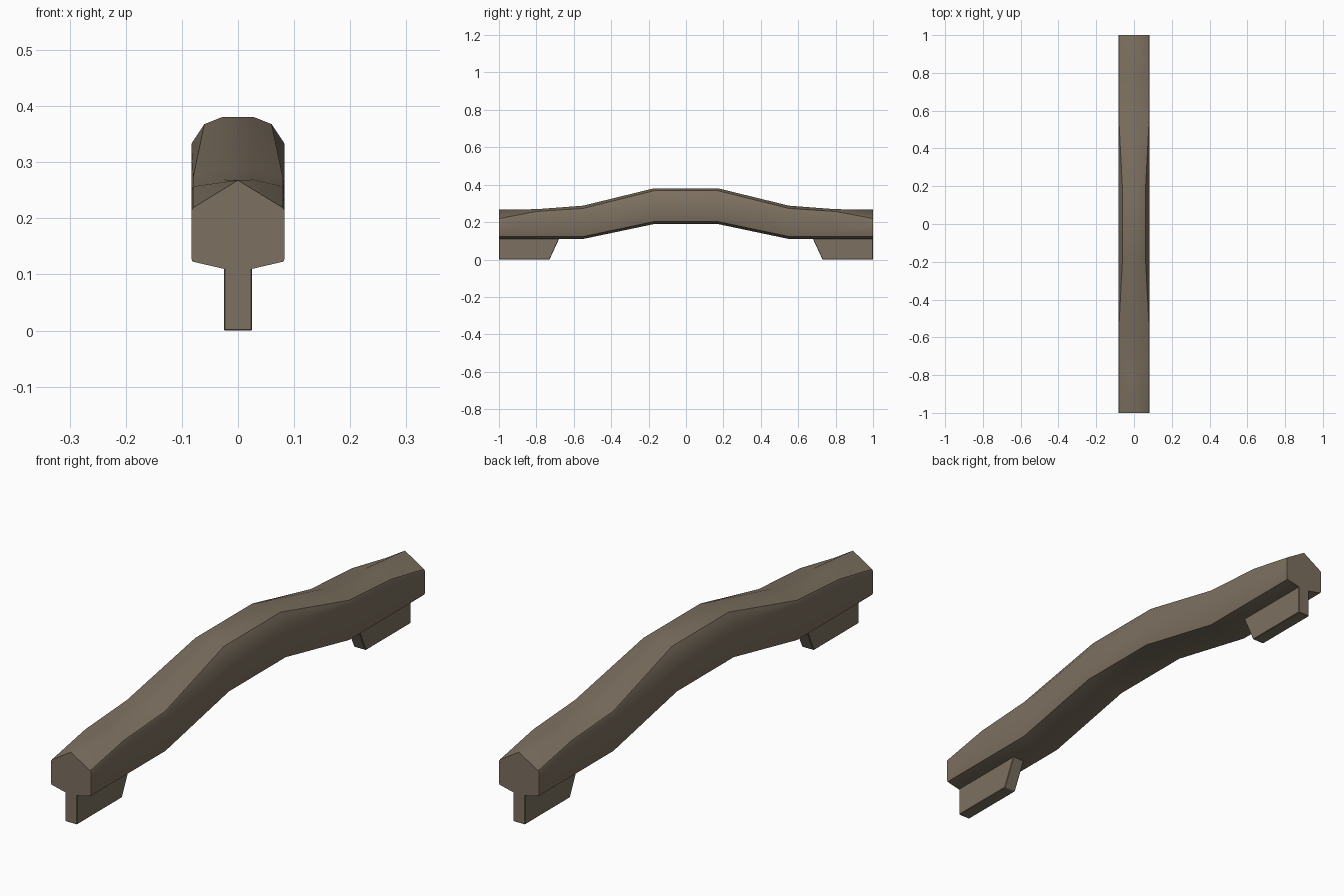
import bpy, bmesh, math

if "Cube" in bpy.data.objects:
    bpy.data.objects.remove(bpy.data.objects["Cube"])

mat = bpy.data.materials.new("weathered brown")
mat.diffuse_color = (0.20, 0.16, 0.115, 1)
mat.use_nodes = True
mat.node_tree.nodes["Principled BSDF"].inputs["Base Color"].default_value = mat.diffuse_color


def finish(bm, name):
    bmesh.ops.remove_doubles(bm, verts=bm.verts, dist=0.0002)
    bmesh.ops.recalc_face_normals(bm, faces=bm.faces)
    me = bpy.data.meshes.new(name)
    bm.to_mesh(me)
    bm.free()
    me.materials.append(mat)
    ob = bpy.data.objects.new(name, me)
    bpy.context.collection.objects.link(ob)
    bpy.ops.object.select_all(action='DESELECT')
    ob.select_set(True)
    bpy.context.view_layer.objects.active = ob
    bpy.ops.object.shade_smooth_by_angle(angle=math.radians(30))
    return ob


# Arched handle bar: half sections as (y, bottom z, shoulder, bevel, crown)
half = [
    (0.17, 0.19, (0.083, 0.333), (0.060, 0.368), (0.027, 0.381)),
    (0.55, 0.11, (0.083, 0.262), (0.080, 0.273), (0.027, 0.288)),
    (0.80, 0.11, (0.083, 0.250), (0.080, 0.257), (0.027, 0.269)),
    (1.00, 0.11, (0.083, 0.214), (0.080, 0.219), (0.000, 0.268)),
]
stations = [(-s[0],) + s[1:] for s in reversed(half)] + half
bm = bmesh.new()
rings = []
for y, b, shoulder, bevel, crown in stations:
    right = [(0.025, b), (0.081, b + 0.013), (0.083, b + 0.018),
             shoulder, bevel, crown]
    ring = right + [(-x, z) for x, z in reversed(right)]
    rings.append([bm.verts.new((x, y, z)) for x, z in ring])
for a, c in zip(rings, rings[1:]):
    n = len(a)
    for i in range(n):
        j = (i + 1) % n
        bm.faces.new((a[i], a[j], c[j], c[i]))
bm.faces.new(rings[0])
bm.faces.new(rings[-1])
finish(bm, "arched_bar")

# Mounting feet: tapered plates under both ends
for name, s in (("front_foot", -1), ("back_foot", 1)):
    bm = bmesh.new()
    profile = [(1.0, 0), (0.73, 0), (0.675, 0.118), (1.0, 0.118)]
    sides = [[bm.verts.new((x, s * y, z)) for y, z in profile]
             for x in (-0.025, 0.025)]
    for i in range(4):
        j = (i + 1) % 4
        bm.faces.new((sides[0][i], sides[0][j], sides[1][j], sides[1][i]))
    for f in sides:
        bm.faces.new(f)
    bmesh.ops.recalc_face_normals(bm, faces=bm.faces)
    bmesh.ops.bevel(bm, geom=bm.edges[:], offset=0.002, segments=1,
                    affect='EDGES')
    finish(bm, name)
